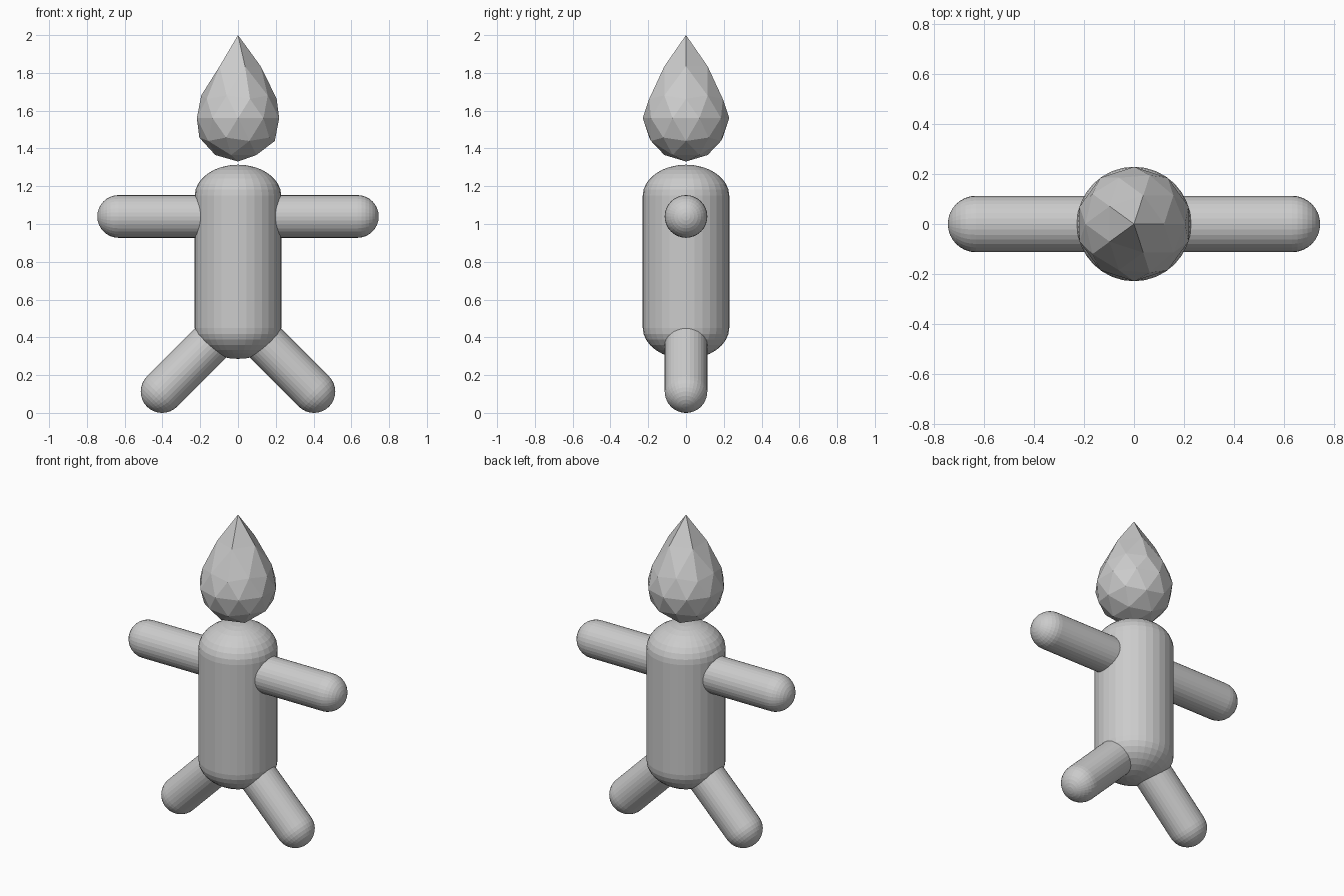
import bpy, bmesh, math
from mathutils import Matrix, Vector

if "Cube" in bpy.data.objects:
    bpy.data.objects.remove(bpy.data.objects["Cube"])

grey = bpy.data.materials.new("plain_grey")
grey.diffuse_color = (0.6, 0.6, 0.6, 1)
grey.use_nodes = True
grey.node_tree.nodes["Principled BSDF"].inputs["Base Color"].default_value = grey.diffuse_color


def finish(name, bm):
    bmesh.ops.recalc_face_normals(bm, faces=bm.faces)
    mesh = bpy.data.meshes.new(name)
    bm.to_mesh(mesh)
    bm.free()
    mesh.materials.append(grey)
    obj = bpy.data.objects.new(name, mesh)
    bpy.context.collection.objects.link(obj)
    return obj


def capsule(name, start, end, radius, cap, sides=32, steps=8):
    """Round-ended rod; start and end are the centres of the caps."""
    start, end = Vector(start), Vector(end)
    axis = end - start
    half = axis.length / 2
    angles = [math.pi / 2 * i / steps for i in range(steps + 1)]
    upper = [(radius * math.sin(a), half + cap * math.cos(a)) for a in angles]
    profile = upper + [(r, -z) for r, z in reversed(upper)]
    bm = bmesh.new()
    verts = [bm.verts.new((r, 0, z)) for r, z in profile]
    edges = [bm.edges.new(pair) for pair in zip(verts, verts[1:])]
    bmesh.ops.spin(bm, geom=verts + edges, axis=(0, 0, 1), cent=(0, 0, 0),
                   angle=math.tau, steps=sides)
    bmesh.ops.remove_doubles(bm, verts=bm.verts, dist=1e-4)
    turn = Vector((0, 0, 1)).rotation_difference(axis.normalized())
    bm.transform(Matrix.Translation((start + end) / 2) @ turn.to_matrix().to_4x4())
    return finish(name, bm)


# Torso with slightly flattened caps
capsule("torso", (0, 0, 0.45), (0, 0, 1.15), 0.229, 0.164)

# Arms and legs on both sides
for side, s in (("left", -1), ("right", 1)):
    capsule(side + "_arm", (0.1 * s, 0, 1.04), (0.632 * s, 0, 1.04), 0.113, 0.113)
    capsule(side + "_leg", (0.1 * s, 0, 0.415), (0.402 * s, 0, 0.113), 0.113, 0.113)

# Faceted teardrop head: icosphere with its top pulled up
bm = bmesh.new()
bmesh.ops.create_icosphere(bm, subdivisions=2, radius=0.229)
for v in bm.verts:
    if v.co.z > 0.22:
        v.co.z = 0.44
    elif v.co.z > 0.16:
        v.co.z += 0.08
bm.transform(Matrix.Translation((0, 0, 1.56)))
finish("head", bm)
